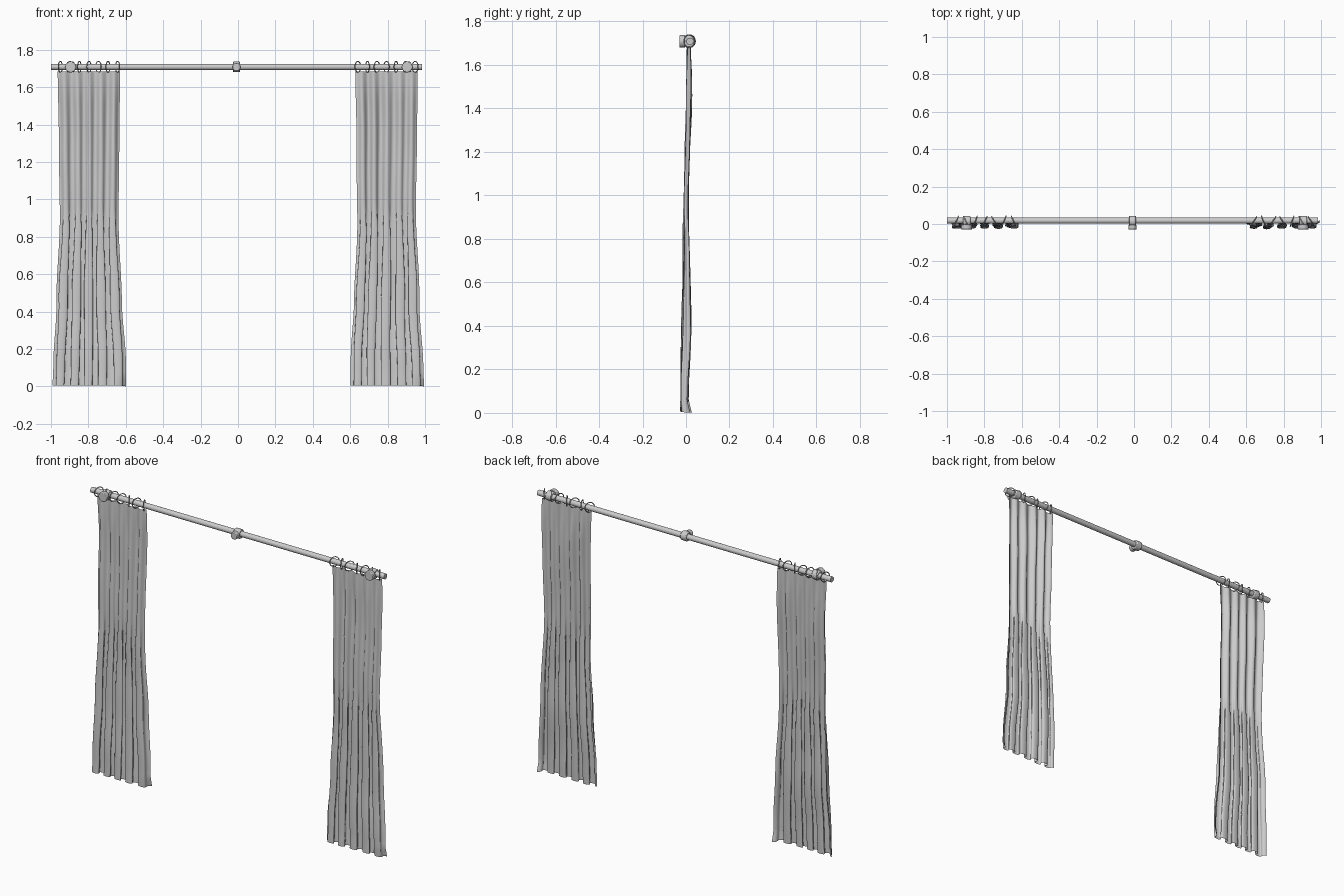
import bpy, bmesh, math, random
from mathutils import Vector

if "Cube" in bpy.data.objects:
    bpy.data.objects.remove(bpy.data.objects["Cube"])

random.seed(4)
ROD_Y, ROD_Z = 0.015, 1.708


def smooth(obj, angle=40):
    bpy.ops.object.select_all(action='DESELECT')
    obj.select_set(True)
    bpy.context.view_layer.objects.active = obj
    bpy.ops.object.shade_smooth_by_angle(angle=math.radians(angle))


def interp(points, t):
    # smooth interpolation through (position, value) pairs
    for (a, va), (b, vb) in zip(points, points[1:]):
        if t <= b:
            f = max(0, (t - a) / (b - a))
            f = f * f * (3 - 2 * f)
            return va + (vb - va) * f
    return points[-1][1]


def cylinder(name, loc, radius, depth, axis, verts=32, bevel=0):
    rot = {'X': (0, math.pi / 2, 0), 'Y': (math.pi / 2, 0, 0)}[axis]
    bpy.ops.mesh.primitive_cylinder_add(vertices=verts, radius=radius, depth=depth,
                                        location=loc, rotation=rot)
    o = bpy.context.object
    o.name = name
    if bevel:
        m = o.modifiers.new("bevel", 'BEVEL')
        m.width, m.segments = bevel, 2
    smooth(o)
    return o


def ring(name, x, turn):
    bpy.ops.mesh.primitive_torus_add(major_radius=0.029, minor_radius=0.0028,
                                     major_segments=28, minor_segments=8,
                                     location=(x, ROD_Y, 1.709),
                                     rotation=(0, math.pi / 2, turn))
    bpy.context.object.name = name
    smooth(bpy.context.object, 180)


def curtain(name, cx, seed, first_fold):
    rnd = random.Random(seed)
    folds, nu, nv = 5, 120, 90
    ph = [rnd.uniform(0, 6.28) for _ in range(6)]
    half_l = [(0, .196), (.12, .193), (.45, .172), (.9, .157), (1.3, .16), (1.69, .167)]
    half_r = [(0, .197), (.12, .195), (.45, .178), (.9, .157), (1.3, .163), (1.69, .166)]
    mid_y = [(0, -.010), (.1, -.008), (.45, .002), (.95, .001), (1.5, .013), (1.685, .012)]
    depth = [(0, .019), (.4, .024), (.75, .016), (1.0, .012), (1.5, .014), (1.685, .009)]
    roll = [(0, .011), (.5, .015), (.8, .010), (1.0, .002), (1.685, 0)]
    bm = bmesh.new()
    rows = []
    for j in range(nv + 1):
        z0 = 0.006 + (1.684 - 0.006) * j / nv
        hl, hr = interp(half_l, z0), interp(half_r, z0)
        row = []
        for i in range(nu + 1):
            u = i / nu
            # fold phase drifts a little with height so pleats are not ruled
            p = 2 * math.pi * folds * u + .35 * math.sin(2.2 * z0 + ph[0]) * math.sin(math.pi * u)
            p += .5 * math.sin(2 * math.pi * u + ph[1]) * math.sin(math.pi * u)
            a = interp(depth, z0) * (.85 + .15 * math.sin(5 * u + ph[2]))
            if u < .2:
                a *= first_fold + (1 - first_fold) * u / .2
            end = min(1, min(u, 1 - u) / .08)
            x = cx - hl + (hl + hr) * u
            # roll the pleats back over themselves near the floor
            x += interp(roll, z0) * math.sin(2 * p) * end
            y = interp(mid_y, z0) + a * math.cos(p)
            y += .0025 * math.sin(9 * z0 + 7 * u + ph[3]) * math.sin(5 * z0 + ph[4])
            x += .003 * math.sin(8 * z0 + ph[5])* (1 - z0 / 1.7)
            # curled hem at the right-hand corner
            hem = max(0, 1 - z0 / .06) * max(0, (u - .85) / .15)
            y += .018 * hem
            row.append(bm.verts.new((x, y, max(0, z0 - .006 * hem))))
        rows.append(row)
    for r0, r1 in zip(rows, rows[1:]):
        for i in range(nu):
            bm.faces.new((r0[i], r0[i + 1], r1[i + 1], r1[i]))
    me = bpy.data.meshes.new(name)
    bm.to_mesh(me)
    bm.free()
    o = bpy.data.objects.new(name, me)
    bpy.context.collection.objects.link(o)
    smooth(o, 180)


# rod
cylinder("rod", (-0.008, ROD_Y + .003, ROD_Z), 0.0165, 1.984, 'X')

# brackets: collar round the rod plus a round mounting plate facing -y
for label, x in (("left", -.895), ("middle", -.008), ("right", .904)):
    mid = label == "middle"
    cylinder(label + "_bracket_collar", (x, ROD_Y, ROD_Z), 0.028, 0.04, 'X', 24, .005)
    cylinder(label + "_bracket_plate", (x, -.017, ROD_Z), .022 if mid else .029, 0.026, 'Y', 24, .004)

# curtains
curtain("left_curtain", -.797, 3, 1.0)
curtain("right_curtain", .794, 8, .55)

# hanging rings
for label, cx in (("left", -.797), ("right", .794)):
    for k in range(7):
        turn = random.choice((-1, 1, 1)) * random.uniform(.3, .6)
        ring(f"{label}_ring_{k + 1}", cx - .153 + .051 * k, turn)
